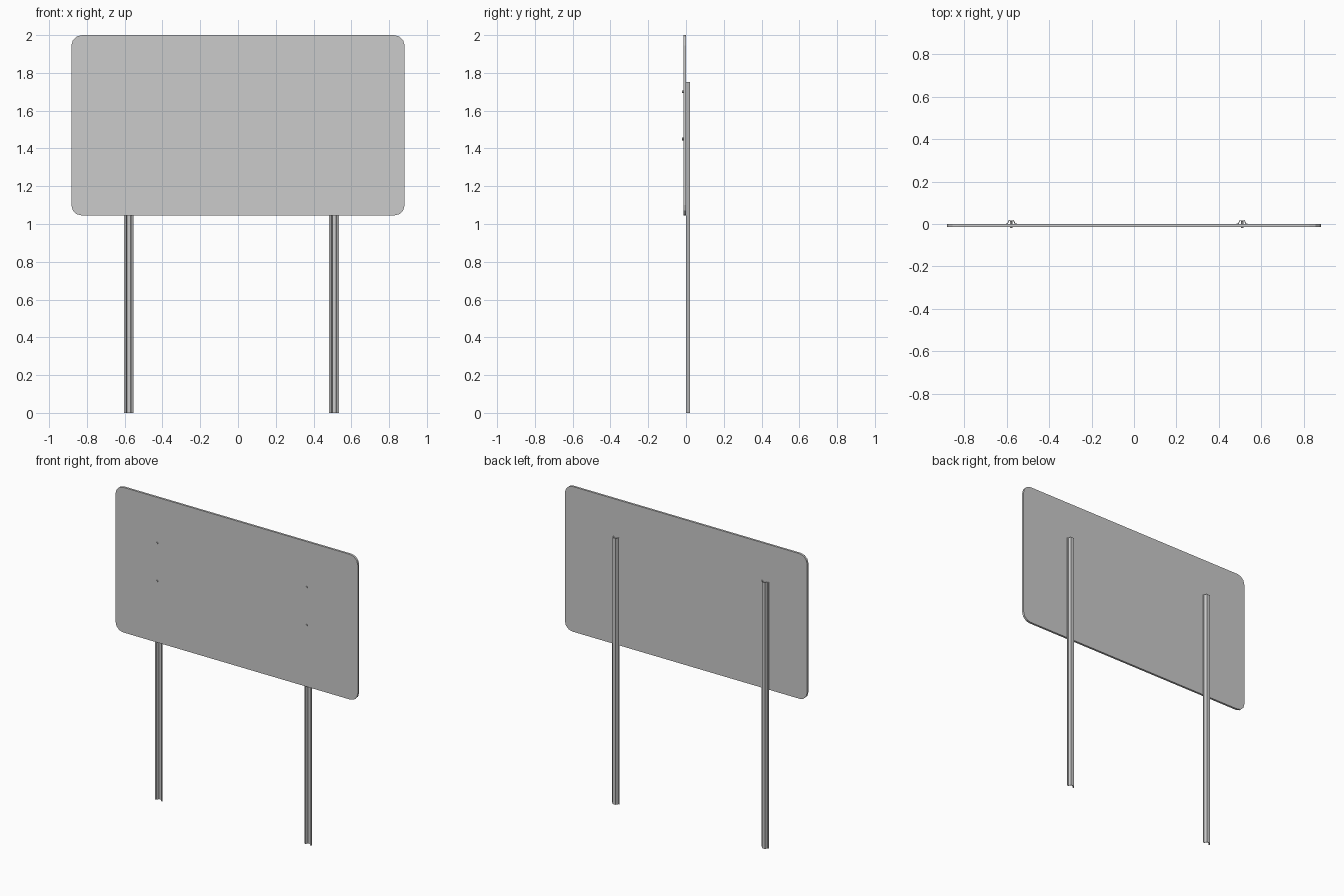
import bpy, bmesh, math

if "Cube" in bpy.data.objects:
    bpy.data.objects.remove(bpy.data.objects["Cube"])

def extrude_profile(name, pts, vec):
    # closed planar outline swept along a vector into a solid
    bm = bmesh.new()
    face = bm.faces.new([bm.verts.new(p) for p in pts])
    res = bmesh.ops.extrude_face_region(bm, geom=[face])
    bmesh.ops.translate(bm, vec=vec,
                        verts=[v for v in res['geom'] if isinstance(v, bmesh.types.BMVert)])
    bmesh.ops.recalc_face_normals(bm, faces=bm.faces)
    me = bpy.data.meshes.new(name)
    bm.to_mesh(me)
    bm.free()
    ob = bpy.data.objects.new(name, me)
    bpy.context.collection.objects.link(ob)
    return ob

# sign panel: rounded rectangle
HW, Z0, Z1, R, SEG = 0.882, 1.045, 2.0, 0.055, 3
outline = []
for i, (cx, cz) in enumerate([(HW - R, Z1 - R), (-HW + R, Z1 - R),
                              (-HW + R, Z0 + R), (HW - R, Z0 + R)]):
    for k in range(SEG + 1):
        a = math.radians(90 * (i + k / SEG))
        outline.append((cx + R * math.cos(a), -0.014, cz + R * math.sin(a)))
extrude_profile("sign_panel", outline, (0, 0.014, 0))

# flanged channel posts, open towards the panel
outer = [(0.026, 0.003), (0.019, 0.003), (0.011, 0.020)]
inner = [(0.009, 0.016), (0.016, 0.0), (0.026, 0.0)]
half = outer + inner
profile = outer[::-1] + half[:2:-1] + [(-x, y) for x, y in inner] + []
profile = outer[::-1] + inner[::-1] + [(-x, y) for x, y in inner] + [(-x, y) for x, y in outer]
for side, px in (("left", -0.578), ("right", 0.509)):
    extrude_profile(side + "_post", [(px + x, y, 0) for x, y in profile], (0, 0, 1.753))
    # bolt heads on the panel front
    for level, z in (("lower", 1.45), ("upper", 1.70)):
        bpy.ops.mesh.primitive_cylinder_add(vertices=6, radius=0.007, depth=0.034,
                                            location=(px, -0.003, z),
                                            rotation=(math.pi / 2, 0, 0))
        bpy.context.object.name = f"{side}_{level}_bolt"
